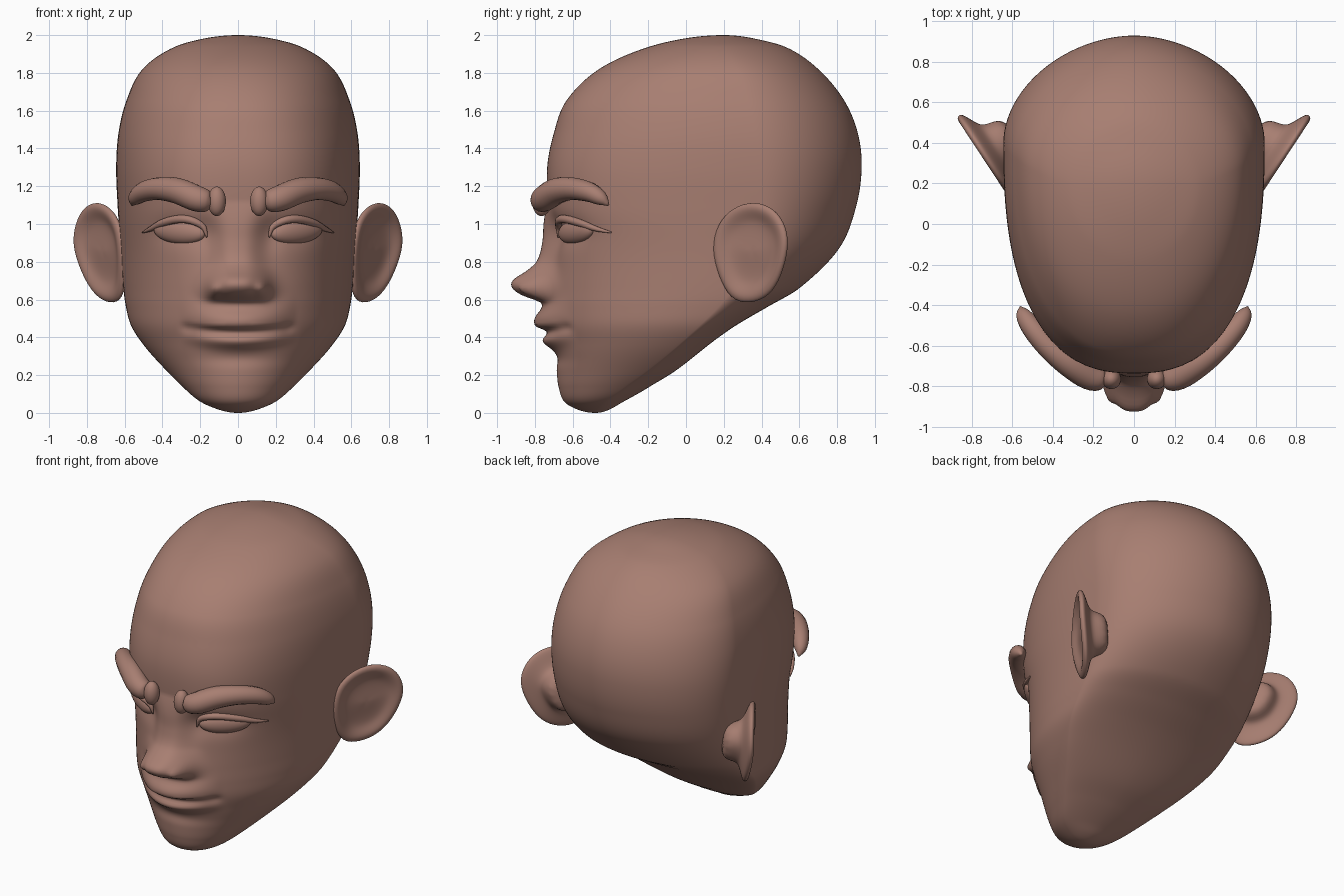
import bpy, bmesh, math
from mathutils import Vector, Matrix

if "Cube" in bpy.data.objects:
    bpy.data.objects.remove(bpy.data.objects["Cube"])

skin = bpy.data.materials.new("brown_clay")
skin.diffuse_color = (0.39, 0.21, 0.167, 1)
skin.use_nodes = True
skin.node_tree.nodes["Principled BSDF"].inputs["Base Color"].default_value = skin.diffuse_color


def finish(name, bm, mirror=False, subsurf=0):
    bmesh.ops.recalc_face_normals(bm, faces=bm.faces)
    me = bpy.data.meshes.new(name)
    bm.to_mesh(me)
    bm.free()
    me.materials.append(skin)
    for p in me.polygons:
        p.use_smooth = True
    ob = bpy.data.objects.new(name, me)
    bpy.context.collection.objects.link(ob)
    if subsurf:
        m = ob.modifiers.new("Subsurf", 'SUBSURF')
        m.levels = m.render_levels = subsurf
    if mirror:
        ob.modifiers.new("Mirror", 'MIRROR').use_mirror_merge = False
    return ob


def loft(name, rings, **kw):
    bm = bmesh.new()
    vs = [[bm.verts.new(p) for p in r] for r in rings]
    n = len(rings[0])
    for a, b in zip(vs, vs[1:]):
        for i in range(n):
            bm.faces.new((a[i], a[(i + 1) % n], b[(i + 1) % n], b[i]))
    bm.faces.new(vs[0])
    bm.faces.new(vs[-1])
    return finish(name, bm, **kw)


def spline(keys, t):
    """Smooth interpolation of rows (t, a, b, ...)."""
    n = len(keys)
    t = min(max(t, keys[0][0]), keys[-1][0])
    i = 0
    while i < n - 2 and t > keys[i + 1][0]:
        i += 1

    def slope(j, c):
        lo, hi = keys[max(j - 1, 0)], keys[min(j + 1, n - 1)]
        return (hi[c] - lo[c]) / (hi[0] - lo[0])
    p, q = keys[i], keys[i + 1]
    h = q[0] - p[0]
    s = (t - p[0]) / h
    out = []
    for c in range(1, len(p)):
        out.append(p[c] * (1 + 2 * s) * (1 - s) ** 2 + slope(i, c) * h * s * (1 - s) ** 2
                   + q[c] * s * s * (3 - 2 * s) + slope(i + 1, c) * h * s * s * (s - 1))
    return out


# Head sections: z, front y, back y, y of widest point, half width
SECTIONS = [
    (0, -.48, -.48, -.48, 0), (.02, -.58, -.40, -.47, .11), (.06, -.645, -.33, -.43, .2),
    (.14, -.675, -.19, -.32, .295), (.22, -.685, -.06, -.21, .375), (.36, -.70, .12, -.04, .50),
    (.46, -.72, .26, .07, .565), (.56, -.725, .43, .17, .593), (.66, -.72, .6, .25, .607),
    (.87, -.705, .81, .35, .622), (1.09, -.73, .9, .4, .637), (1.3, -.735, .93, .4, .645),
    (1.48, -.70, .91, .37, .633), (1.65, -.635, .84, .33, .592), (1.82, -.46, .70, .27, .505),
    (1.94, -.19, .52, .2, .33), (1.98, -.02, .37, .2, .19), (2, .2, .2, .2, 0)]
KEYS = [(math.acos(1 - r[0]),) + r[1:] for r in SECTIONS]
# Superellipse power of the front half by height
POWER = [(0, 2.0), (.35, 2.05), (.65, 2.2), (1.0, 2.5), (1.25, 2.5), (1.6, 2.3), (2, 2.0)]
# Nose: z, projection, half width
NOSE = [(.55, 0, .13), (.58, .02, .14), (.60, .07, .148), (.62, .135, .152), (.65, .188, .155),
        (.68, .207, .153), (.71, .193, .148), (.75, .135, .14), (.8, .085, .125), (.9, .055, .115),
        (1.0, .035, .12), (1.12, 0, .16)]


def bump(v, c, r):
    return math.exp(-((v - c) / r) ** 2)


def relief(x, z):
    """Forward relief of the face: nose, nostrils, lips, chin crease, eye sockets."""
    x = abs(x)
    d = 0
    if .55 < z < 1.12:
        n, w = spline(NOSE, z)
        d += n * math.exp(-(x / w) ** 3)
    d += .05 * bump(x, .13, .032) * bump(z, .655, .045)
    m = max(0, 1 - (x / .31) ** 2) ** 1.3
    zz = z - .3 * x * x                       # mouth line rises to the corners
    upper = bump(zz, .48, .085) if zz > .465 else bump(zz, .465, .025)
    d += m * (.082 * upper + .055 * bump(zz, .38, .04))
    d -= .012 * bump(z, .285, .04) * bump(x, 0, .2)
    d -= .012 * bump(x, .27, .035) * bump(z, .45, .03)
    d -= .035 * bump(x, .30, .14) * bump(z, .96, .075)
    d -= .02 * bump(x, .17, .06) * bump(z, .95, .09)
    return d


def section(z):
    f, b, c, w = spline(KEYS, math.acos(1 - z))
    return f, b, c, max(w, .001), spline(POWER, z)[0]


def surf(x, z):
    f, b, c, w, a = section(z)
    return c - (c - f) * (1 - min(1, abs(x) / w) ** a) ** (1 / a) - relief(x, z)


# Head
ROWS, COLS = 210, 240
rings = []
for i in range(ROWS + 1):
    z = 1 - math.cos(.015 + (math.pi - .03) * i / ROWS)
    f, b, c, w, a = section(z)
    ring = []
    for j in range(COLS):
        u, v = math.sin(math.tau * j / COLS), math.cos(math.tau * j / COLS)
        e = a if v > 0 else 1.88
        k = (abs(u) ** e + abs(v) ** e) ** (-1 / e)
        x = w * u * k
        if v > 0:
            y = c - (c - f) * v * k - relief(x, z) * min(1, v * 3)
        else:
            y = c - (b - c) * v * k
        ring.append((x, y, z))
    rings.append(ring)
loft("head", rings)


def tube(name, pts, steps=28, sides=16, flat=1.0):
    """Round tapered strand through (x, y, z, radius) points."""
    keys = [(i,) + p for i, p in enumerate(pts)]
    path = [spline(keys, (len(pts) - 1) * i / steps) for i in range(steps + 1)]
    rings = []
    for i, p in enumerate(path):
        t = (Vector(path[min(i + 1, steps)][:3]) - Vector(path[max(i - 1, 0)][:3])).normalized()
        out = t.cross(Vector((0, 0, 1))).normalized()
        up = out.cross(t)
        r = max(p[3], .002)
        rings.append([Vector(p[:3]) + out * r * flat * math.cos(math.tau * j / sides)
                      + up * r * math.sin(math.tau * j / sides) for j in range(sides)])
    loft(name, rings, mirror=True)


def ellipsoid(name, loc, size, turn=0, tilt=0):
    bm = bmesh.new()
    mat = (Matrix.Translation(loc) @ Matrix.Rotation(turn, 4, 'Z') @ Matrix.Rotation(tilt, 4, 'Y')
           @ Matrix.Diagonal((*size, 1)))
    bmesh.ops.create_uvsphere(bm, u_segments=32, v_segments=20, radius=1, matrix=mat)
    finish(name, bm, mirror=True)


# Eyebrows: long arched strand plus a small inner lump
tube("eyebrow", [(.145, -.765, 1.12, .005), (.155, -.765, 1.12, .052), (.22, -.75, 1.135, .069),
                 (.32, -.685, 1.175, .069), (.42, -.605, 1.187, .06), (.50, -.515, 1.17, .053),
                 (.545, -.45, 1.135, .038), (.56, -.41, 1.10, .006)])
ellipsoid("inner_brow_lump", (.112, -.765, 1.12), (.048, .05, .078))

# Eyes and lids
ellipsoid("eye", (.31, surf(.31, .96) + .018, .96), (.16, .05, .066), math.radians(33), math.radians(-5))


def lid(name, pts, lift):
    tube(name, [(x, surf(x, z) - lift, z, r) for x, z, r in pts], sides=10)


lid("upper_eyelid", [(.165, .93, .004), (.185, .985, .016), (.25, 1.02, .021), (.32, 1.025, .022),
                     (.40, 1.005, .02), (.46, .975, .014), (.505, .955, .004)], .011)

# Ears: dished wing, outline as (y, z)
OUTLINE = [(.35, 1.12), (.46, 1.08), (.52, .98), (.53, .87), (.49, .72), (.43, .62),
           (.33, .58), (.23, .60), (.17, .72), (.13, .86), (.16, 1.0), (.24, 1.085)]


def ear_ring(scale, depth):
    ring = []
    for y, z in OUTLINE:
        y, z = .33 + (y - .33) * scale, .86 + (z - .86) * scale
        x = .63 + (y - .15) * .66 - .22 * max(0, .85 - z)
        ring.append((x - .81 * depth, y + .59 * depth, z))
    return ring


loft("ear", [ear_ring(.12, .035), ear_ring(.35, .035), ear_ring(.6, .03), ear_ring(.75, .012),
             ear_ring(.9, -.005), ear_ring(1.02, .005), ear_ring(1.02, .028), ear_ring(.85, .048),
             ear_ring(.65, .068), ear_ring(.5, .095), ear_ring(.45, .2)],
     mirror=True, subsurf=2)
